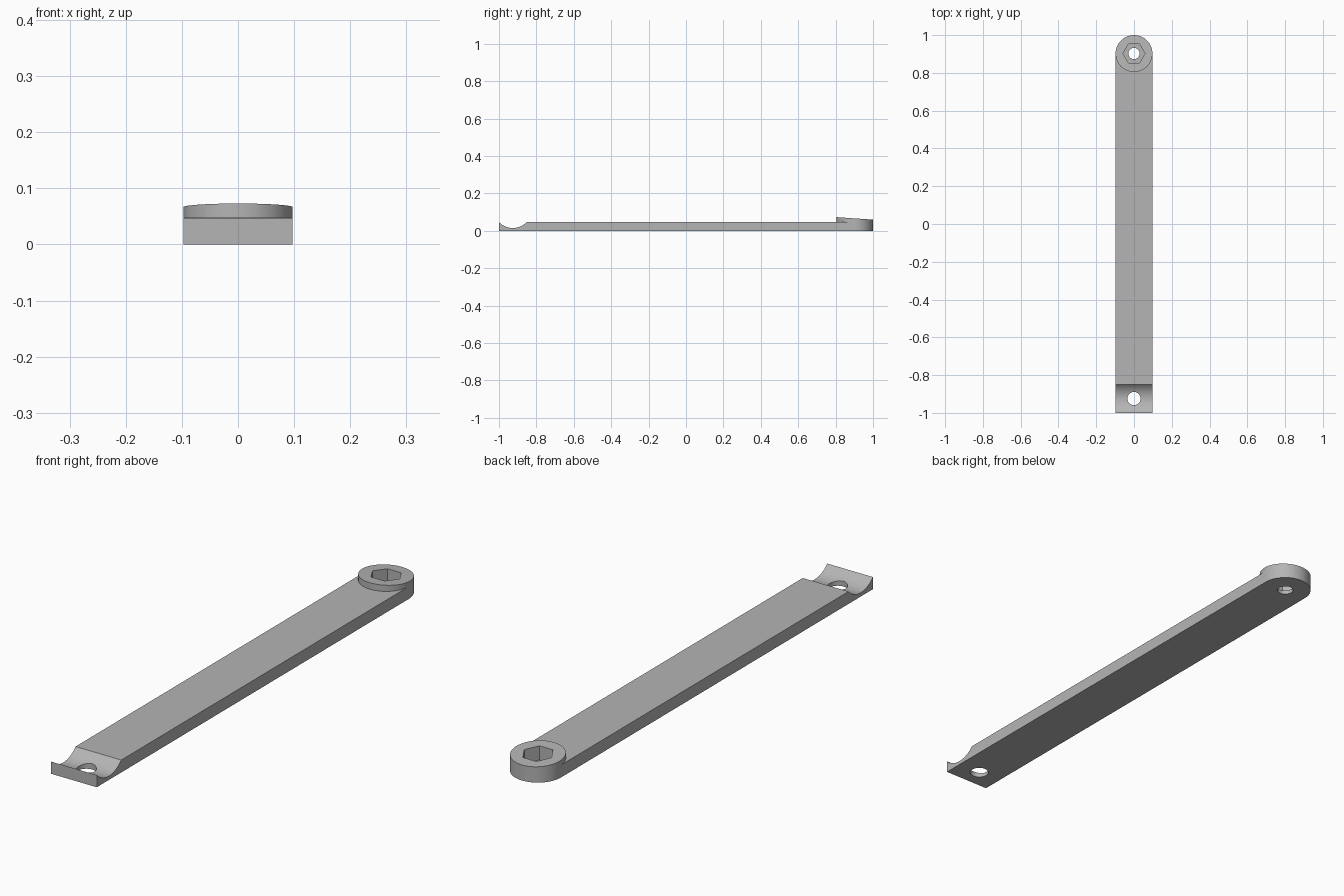
import bpy, bmesh, math

cube = bpy.data.objects.get("Cube")
if cube:
    bpy.data.objects.remove(cube, do_unlink=True)

R = 0.0975         # half width of the bar and radius of the boss
CY = 1 - R         # boss centre
TOP = 0.048        # bar thickness
SEG = 64

grey = bpy.data.materials.new("plain grey")
grey.use_nodes = True
colour = (0.46, 0.46, 0.46, 1)
grey.diffuse_color = colour
grey.node_tree.nodes["Principled BSDF"].inputs["Base Color"].default_value = colour


def boss_height(y):
    return 0.0665 - 0.067 * (y - CY)


# Bar with a rounded end and a sloping round boss, as one closed body
bm = bmesh.new()
circle = [(R * math.cos(2 * math.pi * i / SEG), CY + R * math.sin(2 * math.pi * i / SEG))
          for i in range(SEG)]
half = SEG // 2
low = [bm.verts.new((x, y, 0)) for x, y in circle[:half + 1]]
mid = [bm.verts.new((x, y, TOP)) for x, y in circle]
high = [bm.verts.new((x, y, boss_height(y))) for x, y in circle]
low_l, low_r = [bm.verts.new((x, -1, 0)) for x in (-R, R)]
top_l, top_r = [bm.verts.new((x, -1, TOP)) for x in (-R, R)]

for i in range(SEG):
    j = (i + 1) % SEG
    bm.faces.new((mid[i], mid[j], high[j], high[i]))
    if i < half:
        bm.faces.new((low[i], low[j], mid[j], mid[i]))
bm.faces.new(high)
bm.faces.new(low + [low_l, low_r])
bm.faces.new([top_l, top_r, mid[0]] + mid[:half - 1:-1])
bm.faces.new((low_l, low_r, top_r, top_l))
bm.faces.new((low_r, low[0], mid[0], top_r))
bm.faces.new((low[half], low_l, top_l, mid[half]))
bmesh.ops.recalc_face_normals(bm, faces=bm.faces)
mesh = bpy.data.meshes.new("link_bar")
bm.to_mesh(mesh)
bm.free()
mesh.materials.append(grey)
bar = bpy.data.objects.new("link_bar", mesh)
bpy.context.collection.objects.link(bar)


def cut(name, sides, radius, depth, location, rotation=(0, 0, 0)):
    """Subtract a prism or cylinder from the bar."""
    bpy.ops.mesh.primitive_cylinder_add(vertices=sides, radius=radius, depth=depth,
                                        location=location, rotation=rotation)
    cutter = bpy.context.object
    cutter.name = name
    cutter.hide_render = True
    cutter.data.materials.append(grey)
    mod = bar.modifiers.new(name, 'BOOLEAN')
    mod.operation = 'DIFFERENCE'
    mod.solver = 'EXACT'
    mod.object = cutter
    bpy.context.view_layer.objects.active = bar
    bpy.ops.object.modifier_apply(modifier=name)
    bpy.data.objects.remove(cutter, do_unlink=True)


# Round groove across the front end
groove_r = 0.102
cut("groove", 128, groove_r, 1, (0, -0.926, 0.015 + groove_r), (0, math.pi / 2, 0))
# Screw hole in the groove
cut("front_hole", 48, 0.035, 0.5, (0, -0.924, 0))
# Hexagonal pocket in the boss, with a hole through its floor
cut("hex_pocket", 6, 0.058, 0.2, (0, CY, 0.115), (0, 0, math.pi / 6))
cut("boss_hole", 48, 0.03, 0.5, (0, CY, 0))

bpy.ops.object.select_all(action='DESELECT')
bar.select_set(True)
bpy.context.view_layer.objects.active = bar
bpy.ops.object.shade_smooth_by_angle(angle=math.radians(30))
